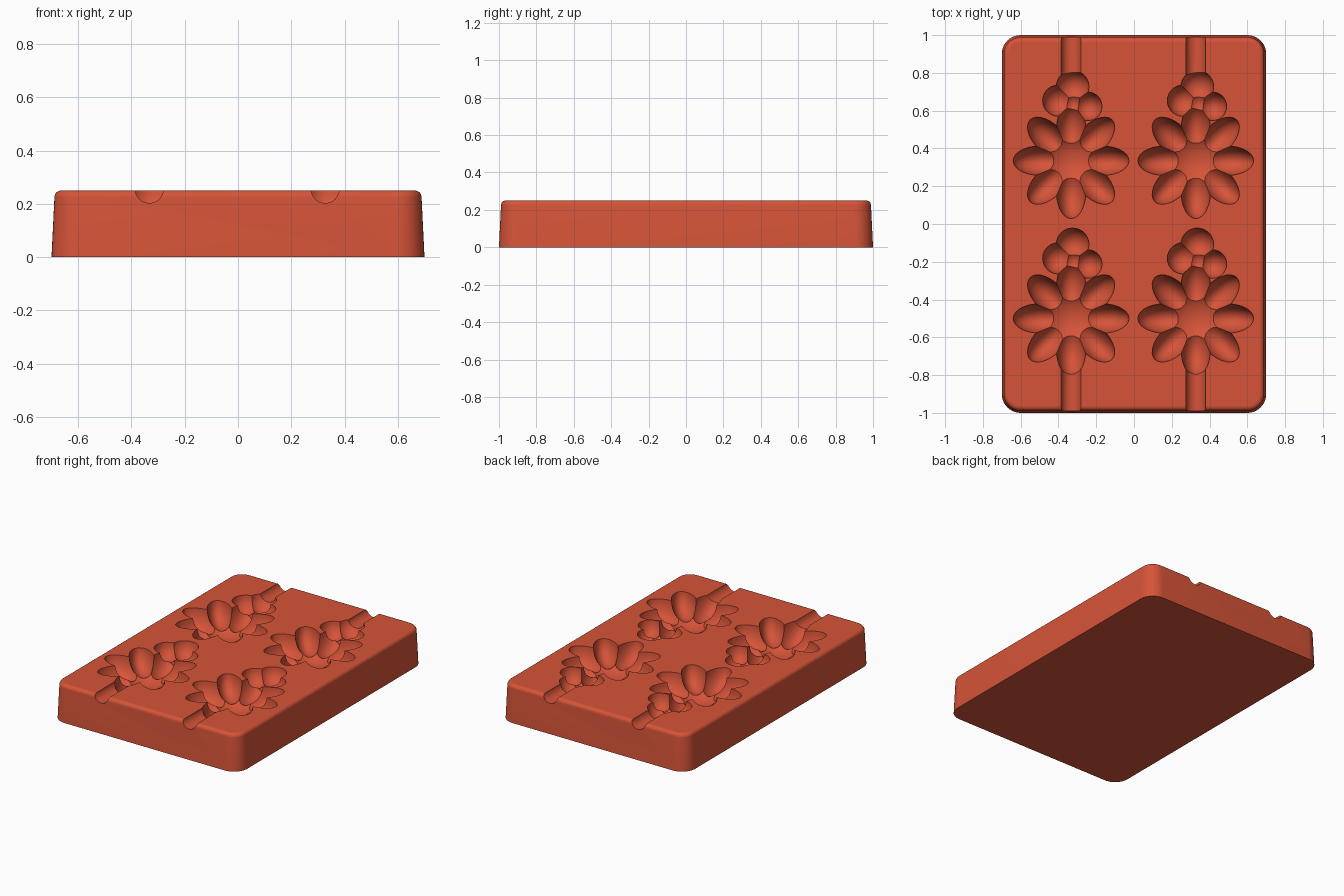
import bpy, bmesh, math
from mathutils import Matrix

cube = bpy.data.objects.get("Cube")
if cube:
    bpy.data.objects.remove(cube, do_unlink=True)

TOP = 0.25
HALF_X, HALF_Y, CORNER = 0.7, 1.0, 0.1
COLUMNS, ROWS = (-0.333, 0.327), (-0.5, 0.335)

red = bpy.data.materials.new("terracotta_red")
colour = (0.67, 0.088, 0.04, 1)
red.diffuse_color = colour
red.use_nodes = True
red.node_tree.nodes["Principled BSDF"].inputs["Base Color"].default_value = colour


def make_object(name, bm):
    bmesh.ops.recalc_face_normals(bm, faces=bm.faces)
    mesh = bpy.data.meshes.new(name)
    bm.to_mesh(mesh)
    bm.free()
    mesh.materials.append(red)
    obj = bpy.data.objects.new(name, mesh)
    bpy.context.collection.objects.link(obj)
    return obj


def rounded_ring(bm, inset, z, steps=10):
    """Rounded rectangle of vertices, shrunk by inset."""
    ring = []
    for quarter in range(4):
        sx = 1 if quarter in (0, 3) else -1
        sy = 1 if quarter in (0, 1) else -1
        for i in range(steps + 1):
            a = (quarter + i / steps) * math.pi / 2
            ring.append(bm.verts.new((
                sx * (HALF_X - CORNER) + (CORNER - inset) * math.cos(a),
                sy * (HALF_Y - CORNER) + (CORNER - inset) * math.sin(a), z)))
    return ring


# Tapered slab with a rounded top rim
bm = bmesh.new()
draft, fillet = 0.011, 0.025
levels = [(0, 0)]
for i in range(7):
    a = i / 6 * math.pi / 2
    levels.append((draft + fillet * (1 - math.cos(a)),
                   TOP - fillet + fillet * math.sin(a)))
rings = [rounded_ring(bm, inset, z) for inset, z in levels]
for low, high in zip(rings, rings[1:]):
    n = len(low)
    for i in range(n):
        j = (i + 1) % n
        bm.faces.new((low[i], low[j], high[j], high[i]))
bm.faces.new(rings[0])
bm.faces.new(rings[-1])
mould = make_object("mould_block", bm)

cutters = []


def carve(name, bm):
    """Subtract a mesh of separate, closed pieces from the slab."""
    cutter = make_object(name, bm)
    cutter.hide_render = True
    cutters.append(cutter)
    modifier = mould.modifiers.new(name, "BOOLEAN")
    modifier.operation = "DIFFERENCE"
    modifier.solver = "MANIFOLD"
    modifier.object = cutter


def scoop(name, dx, dy, size, turn=0.0):
    """Carve the same ellipsoid hollow into all four flowers."""
    bm = bmesh.new()
    for x in COLUMNS:
        for y in ROWS:
            matrix = (Matrix.Translation((x + dx, y + dy, TOP + 0.003))
                      @ Matrix.Rotation(turn, 4, "Z") @ Matrix.Diagonal((*size, 1)))
            bmesh.ops.create_uvsphere(bm, u_segments=28, v_segments=16,
                                      radius=1, matrix=matrix)
    carve(name, bm)


# Flower heart and eight petals
scoop("flower_heart", 0, 0, (0.165, 0.165, 0.135), 0.05)
for k in range(8):
    a = k * math.pi / 4
    scoop(f"petal_{k + 1}", 0.165 * math.cos(a), 0.165 * math.sin(a),
          (0.142, 0.078, 0.13), a)

# Three-lobed bud and the neck joining it to the flower
scoop("bud_top", 0.008, 0.392, (0.087, 0.087, 0.1))
scoop("bud_right", -0.068, 0.318, (0.083, 0.083, 0.1))
scoop("bud_left", 0.088, 0.288, (0.076, 0.076, 0.1))
scoop("bud_neck", 0.01, 0.3, (0.06, 0.07, 0.09))

# Pouring channels at both ends
bm = bmesh.new()
for x in COLUMNS:
    for y in (-0.98, 0.98):
        matrix = (Matrix.Translation((x, y, TOP + 0.006))
                  @ Matrix.Rotation(math.pi / 2, 4, "X"))
        bmesh.ops.create_cone(bm, cap_ends=True, segments=32, radius1=0.053,
                              radius2=0.053, depth=0.5, matrix=matrix)
carve("pouring_channels", bm)

# Bake the carving, then smooth the curved walls and keep the rims crisp
carved = mould.evaluated_get(bpy.context.evaluated_depsgraph_get())
bm = bmesh.new()
bm.from_mesh(carved.to_mesh())
carved.to_mesh_clear()
mould.modifiers.clear()
for cutter in cutters:
    bpy.data.objects.remove(cutter, do_unlink=True)
bm.normal_update()
for face in bm.faces:
    face.smooth = True
    face.material_index = 0
for edge in bm.edges:
    level = [abs(face.normal.z) > 0.9999 for face in edge.link_faces]
    edge.smooth = edge.calc_face_angle(0) < math.radians(30) and len(set(level)) == 1
bm.to_mesh(mould.data)
bm.free()
